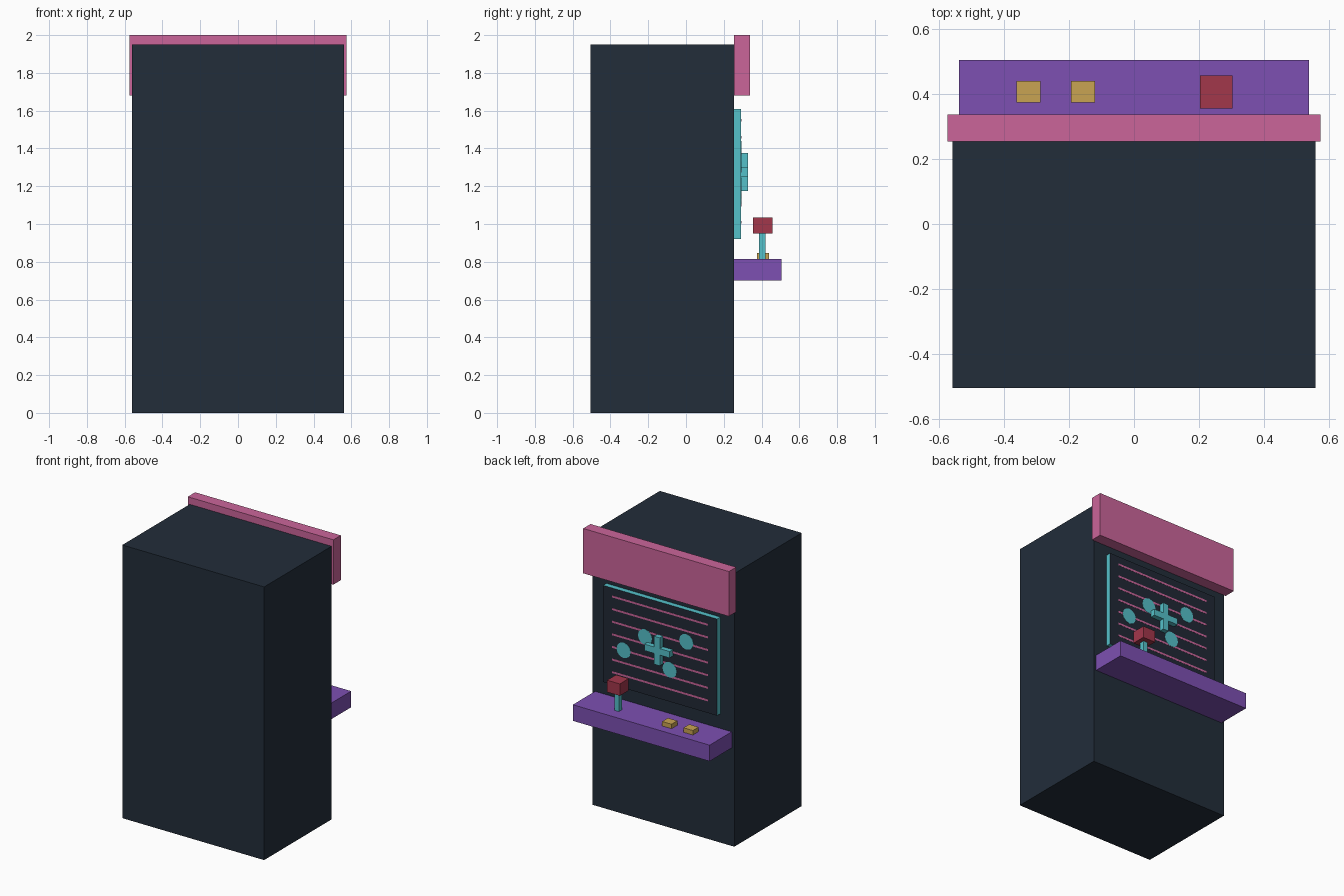
import bpy
import math

default = bpy.data.objects.get("Cube")
if default:
    bpy.data.objects.remove(default, do_unlink=True)


def material(name, hex_code):
    # Convert a display hex colour to linear values
    rgb = [int(hex_code[i:i + 2], 16) / 255 for i in (0, 2, 4)]
    lin = [c / 12.92 if c <= 0.04045 else ((c + 0.055) / 1.055) ** 2.4 for c in rgb]
    mat = bpy.data.materials.new(name)
    mat.use_nodes = True
    mat.diffuse_color = (*lin, 1)
    mat.node_tree.nodes["Principled BSDF"].inputs["Base Color"].default_value = (*lin, 1)
    return mat


NAVY = material("dark navy", "222d3a")
SCREEN = material("screen black", "202835")
PINK = material("pink", "cb659a")
PURPLE = material("purple", "7d50b2")
TEAL = material("teal", "55c1ca")
RED = material("red", "a2374b")
GOLD = material("gold", "c9a352")


def box(name, x, y, z, mat):
    """Box from (min, max) ranges along each axis."""
    spans = (x, y, z)
    bpy.ops.mesh.primitive_cube_add(size=1, location=[(a + b) / 2 for a, b in spans])
    obj = bpy.context.object
    obj.name = name
    for v in obj.data.vertices:
        for i, (a, b) in enumerate(spans):
            v.co[i] *= b - a
    obj.data.materials.append(mat)
    return obj


# Cabinet shell, sign and control shelf
BACK = 0.255
box("cabinet_body", (-0.56, 0.56), (-0.505, BACK), (0, 1.95), NAVY)
box("top_sign", (-0.575, 0.575), (BACK, 0.338), (1.68, 2.0), PINK)
box("control_shelf", (-0.54, 0.54), (BACK, 0.505), (0.70, 0.815), PURPLE)

# Screen panel: teal rim, dark display face
FACE = 0.292
screen = box("screen_panel", (-0.45, 0.45), (BACK, FACE), (0.92, 1.61), TEAL)
screen.data.materials.append(SCREEN)
for face in screen.data.polygons:
    if face.normal.y > 0.5:
        face.material_index = 1

# Scan lines on the display
for i in range(7):
    z = 1.55 - 0.09 * i
    box(f"scan_line_{i + 1}", (-0.38, 0.38), (FACE - 0.001, FACE + 0.001),
        (z - 0.007, z + 0.007), PINK)

# Round spots on the display
for i, (x, z) in enumerate([(0.287, 1.19), (0.118, 1.33), (-0.208, 1.383), (-0.076, 1.148)]):
    bpy.ops.mesh.primitive_cylinder_add(vertices=12, radius=0.056, depth=0.004,
                                        location=(x, FACE, z), rotation=(math.pi / 2, 0, 0))
    spot = bpy.context.object
    spot.name = f"screen_spot_{i + 1}"
    spot.data.materials.append(TEAL)

# Raised cross in the middle of the display
box("cross_upright", (-0.023, 0.023), (FACE, 0.328), (1.175, 1.375), TEAL)
for side, x in (("right", (-0.1, -0.023)), ("left", (0.023, 0.1))):
    box(f"cross_arm_{side}", x, (FACE, 0.328), (1.252, 1.298), TEAL)

# Joystick
box("joystick_shaft", (0.236, 0.271), (0.386, 0.421), (0.815, 0.95), TEAL)
box("joystick_knob", (0.203, 0.303), (0.356, 0.457), (0.95, 1.035), RED)

# Push buttons
for i, x in enumerate((-0.325, -0.157)):
    box(f"push_button_{i + 1}", (x - 0.037, x + 0.037), (0.375, 0.44), (0.815, 0.847), GOLD)
